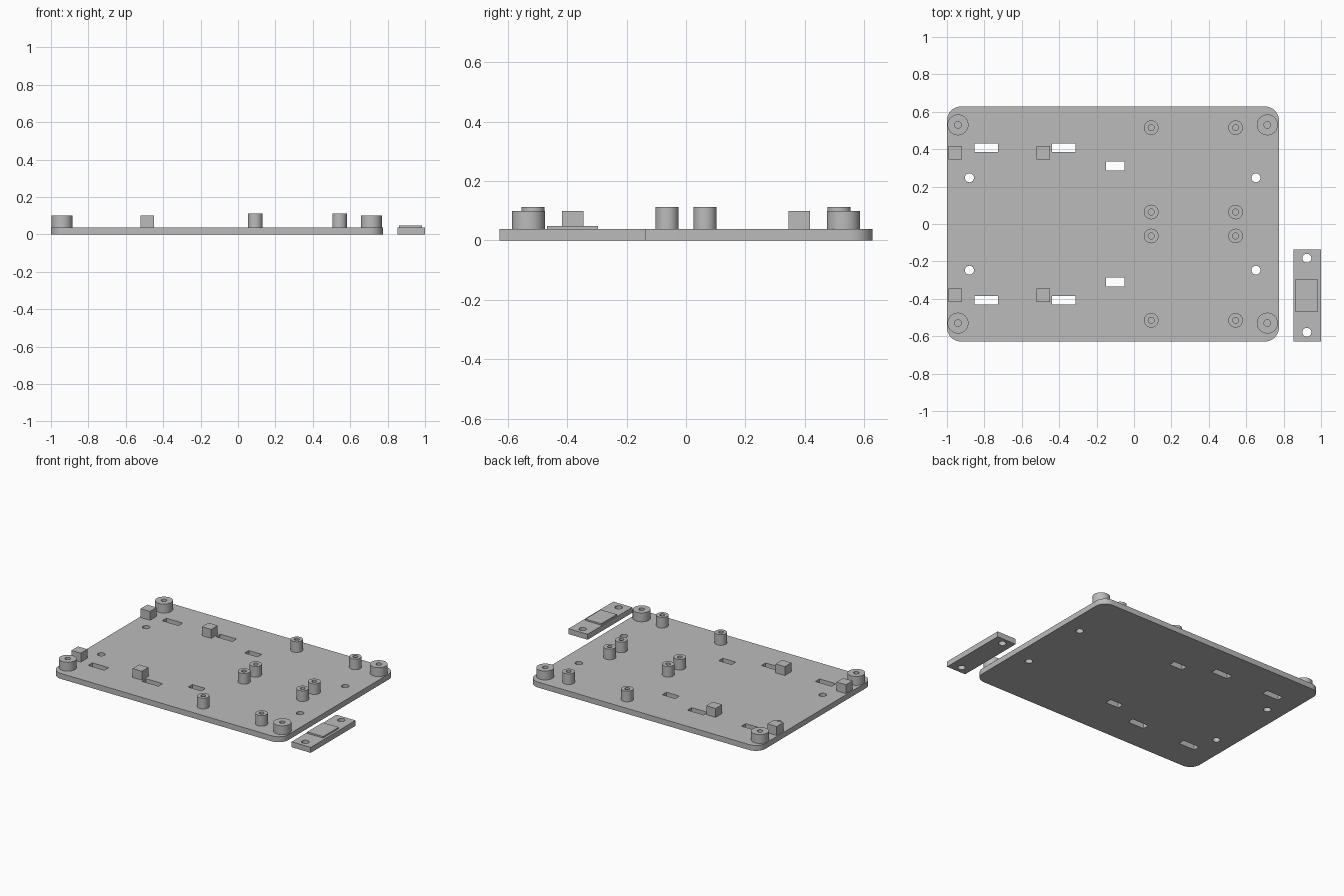
import bpy, bmesh
from math import cos, sin, pi

if "Cube" in bpy.data.objects:
    bpy.data.objects.remove(bpy.data.objects["Cube"])

T = 0.038                                   # sheet thickness

gray = bpy.data.materials.new("plain gray")
gray.diffuse_color = (0.5, 0.5, 0.5, 1)
gray.use_nodes = True
gray.node_tree.nodes["Principled BSDF"].inputs["Base Color"].default_value = gray.diffuse_color


def finish(name, mesh, smooth=False):
    obj = bpy.data.objects.new(name, mesh)
    bpy.context.collection.objects.link(obj)
    mesh.materials.clear()
    mesh.materials.append(gray)
    if smooth:
        bpy.ops.object.select_all(action='DESELECT')
        obj.select_set(True)
        bpy.context.view_layer.objects.active = obj
        bpy.ops.object.shade_smooth_by_angle(angle=pi / 6)
    return obj


def circle(x, y, r, n=32):
    return [(x + r * cos(2 * pi * i / n), y + r * sin(2 * pi * i / n)) for i in range(n)]


def rect(x0, x1, y0, y1):
    return [(x0, y0), (x1, y0), (x1, y1), (x0, y1)]


def rounded_rect(x0, x1, y0, y1, r, n=10):
    pts = []
    corners = [(x1 - r, y1 - r), (x0 + r, y1 - r), (x0 + r, y0 + r), (x1 - r, y0 + r)]
    for k, (cx, cy) in enumerate(corners):
        for i in range(n + 1):
            a = (k + i / n) * pi / 2
            pts.append((cx + r * cos(a), cy + r * sin(a)))
    return pts


def sheet(name, loops):
    """Flat sheet on the ground: first loop is the outline, the others are holes."""
    curve = bpy.data.curves.new(name, 'CURVE')
    curve.dimensions = '2D'
    curve.fill_mode = 'BOTH'
    curve.extrude = T / 2
    for loop in loops:
        s = curve.splines.new('POLY')
        s.points.add(len(loop) - 1)
        for p, (x, y) in zip(s.points, loop):
            p.co = (x, y, 0, 1)
        s.use_cyclic_u = True
    tmp = bpy.data.objects.new(name + "_curve", curve)
    bpy.context.collection.objects.link(tmp)
    deps = bpy.context.evaluated_depsgraph_get()
    mesh = bpy.data.meshes.new_from_object(tmp.evaluated_get(deps))
    bpy.data.objects.remove(tmp)
    bm = bmesh.new()
    bm.from_mesh(mesh)
    bmesh.ops.remove_doubles(bm, verts=bm.verts, dist=1e-5)
    bmesh.ops.translate(bm, verts=bm.verts, vec=(0, 0, T / 2))
    bmesh.ops.recalc_face_normals(bm, faces=bm.faces)
    bm.to_mesh(mesh)
    bm.free()
    return finish(name, mesh, True)


def box(name, x0, x1, y0, y1, z0, z1):
    bm = bmesh.new()
    base = bm.faces.new([bm.verts.new((x, y, z0)) for x, y in rect(x0, x1, y0, y1)])
    top = bmesh.ops.extrude_face_region(bm, geom=[base])['geom']
    for v in top:
        if isinstance(v, bmesh.types.BMVert):
            v.co.z = z1
    bmesh.ops.recalc_face_normals(bm, faces=bm.faces)
    mesh = bpy.data.meshes.new(name)
    bm.to_mesh(mesh)
    bm.free()
    return finish(name, mesh)


def tube(name, x, y, r, bore, top):
    """Standoff with a blind bore down to the sheet surface."""
    bm = bmesh.new()
    rings = [[bm.verts.new((px, py, z)) for px, py in circle(x, y, rad)]
             for rad, z in ((r, T), (r, top), (bore, top), (bore, T))]
    n = len(rings[0])
    for a, b in zip(rings, rings[1:]):
        for i in range(n):
            j = (i + 1) % n
            bm.faces.new((a[i], a[j], b[j], b[i]))
    mesh = bpy.data.meshes.new(name)
    bm.to_mesh(mesh)
    bm.free()
    return finish(name, mesh, True)


# Base plate with slots and mounting holes
loops = [rounded_rect(-1, 0.775, -0.628, 0.628, 0.075)]
for s in (1, -1):
    for x0, x1, yc in ((-0.853, -0.728, 0.407), (-0.438, -0.312, 0.407), (-0.15, -0.05, 0.31)):
        loops.append(rect(x0, x1, s * yc - 0.023, s * yc + 0.023))
    for x in (-0.88, 0.652):
        loops.append(circle(x, s * 0.247, 0.024))
sheet("base_plate", loops)

# Corner posts, board standoffs and locating blocks
for s in (1, -1):
    for x in (-0.941, 0.713):
        tube("corner_post", x, s * 0.53, 0.056, 0.018, 0.1)
    for x in (0.092, 0.543):
        for y in (0.515, 0.064):
            tube("board_standoff", x, s * y, 0.039, 0.016, 0.112)
    for x in (-0.955, -0.484):
        box("locating_block", x - 0.036, x + 0.036, s * 0.381 - 0.036, s * 0.381 + 0.036, T, 0.1)

# Separate clamp bar with raised pad
sheet("clamp_bar", [rect(0.853, 1, -0.628, -0.136),
                    circle(0.924, -0.183, 0.024), circle(0.924, -0.579, 0.024)])
box("clamp_pad", 0.861, 0.984, -0.468, -0.297, T, 0.048)
